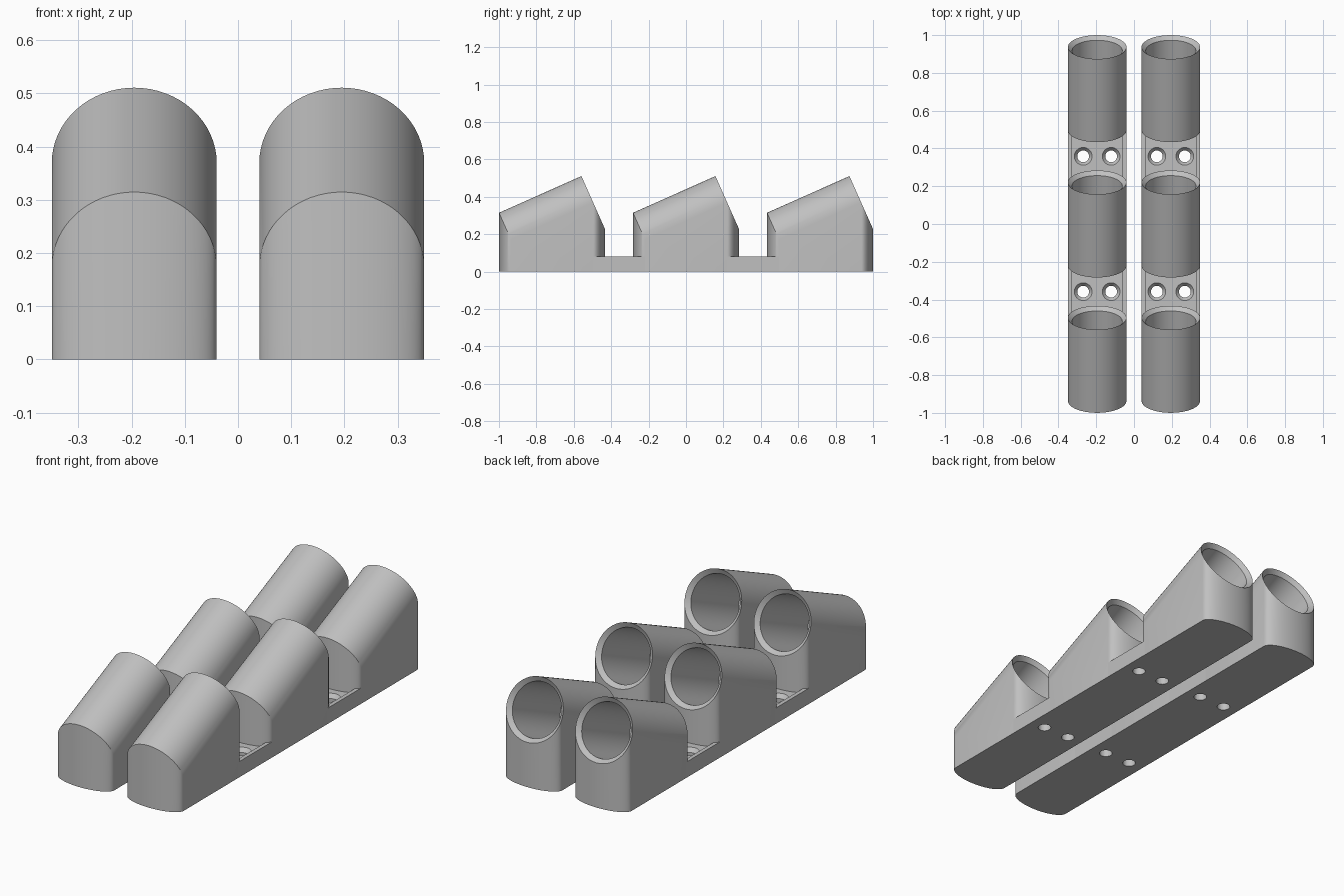
import bpy, bmesh, math

if "Cube" in bpy.data.objects:
    bpy.data.objects.remove(bpy.data.objects["Cube"])

TILT = math.radians(24)      # lean of each tube
R, BORE = 0.155, 0.133       # outer and inner radius
LENGTH, DEPTH = 0.482, 0.44  # tube length and bore depth
BEVEL = 0.02                 # depth of the sloped mouth rim
PITCH, ROW_X = 0.7165, 0.195
N = 32                       # segments per half circle
LOW_Y, LOW_Z = -0.22, 0.173  # centre of the tube's low end
SA, CA = math.sin(TILT), math.cos(TILT)

grey = bpy.data.materials.new("grey plastic")
grey.diffuse_color = (0.53, 0.53, 0.53, 1)
grey.use_nodes = True
grey.node_tree.nodes["Principled BSDF"].inputs["Base Color"].default_value = grey.diffuse_color


def add_object(name, bm, loc=(0, 0, 0), smooth=True):
    bmesh.ops.recalc_face_normals(bm, faces=bm.faces)
    mesh = bpy.data.meshes.new(name)
    bm.to_mesh(mesh)
    bm.free()
    mesh.materials.append(grey)
    ob = bpy.data.objects.new(name, mesh)
    ob.location = loc
    bpy.context.collection.objects.link(ob)
    if smooth:
        bpy.ops.object.select_all(action='DESELECT')
        ob.select_set(True)
        bpy.context.view_layer.objects.active = ob
        bpy.ops.object.shade_smooth_by_angle(angle=math.radians(25))
    return ob


def tilted_ring(bm, r, dist, count):
    """Points around the leaning axis, dist along it from the low end."""
    return [bm.verts.new((r * math.cos(t),
                          LOW_Y + dist * CA - r * math.sin(t) * SA,
                          LOW_Z + dist * SA + r * math.sin(t) * CA))
            for t in (math.pi * i / N for i in range(count))]


def strip(bm, a, b, closed=False):
    for i in range(len(a) if closed else len(a) - 1):
        j = (i + 1) % len(a)
        bm.faces.new((a[i], a[j], b[j], b[i]))


def tube_cup(name, x, y):
    bm = bmesh.new()
    low = tilted_ring(bm, R, 0, N + 1)
    mouth = tilted_ring(bm, R, LENGTH, 2 * N)
    rim = tilted_ring(bm, BORE, LENGTH - BEVEL, 2 * N)
    end = tilted_ring(bm, BORE, LENGTH - DEPTH, 2 * N)
    lower_lip = mouth[N:] + mouth[:1]
    drop = lambda vs: [bm.verts.new((v.co.x, v.co.y, 0)) for v in vs]
    front, back = drop(low), drop(lower_lip)
    strip(bm, low, mouth[:N + 1])      # rounded top
    strip(bm, low, front)              # front wall
    strip(bm, lower_lip, back)         # back wall
    bm.faces.new((low[0], mouth[0], back[-1], front[0]))
    bm.faces.new((low[-1], mouth[N], back[0], front[-1]))
    bm.faces.new(front + back)         # underside
    strip(bm, mouth, rim, True)        # sloped rim
    strip(bm, rim, end, True)          # bore
    bm.faces.new(end)
    return add_object(name, bm, (x, y, 0))


def box(bm, x, y, z0, z1):
    made = bmesh.ops.create_cube(bm, size=1)["verts"]
    for v in made:
        v.co = (v.co.x * 2 * x, v.co.y * 2 * y, z0 if v.co.z < 0 else z1)


def cutter(name, bm, loc):
    ob = add_object(name, bm, loc, smooth=False)
    ob.hide_render = True
    ob.hide_set(True)
    return ob


def cut(ob, tool):
    mod = ob.modifiers.new("cut", 'BOOLEAN')
    mod.operation, mod.solver, mod.object = 'DIFFERENCE', 'EXACT', tool


def link_plate(name, x, y):
    # plate joining two cups, with a shallow tray and two countersunk holes
    bm = bmesh.new()
    half = (PITCH - LENGTH * CA) / 2
    box(bm, R, half, 0, 0.08)
    plate = add_object(name, bm, (x, y, 0), smooth=False)
    bm = bmesh.new()
    box(bm, 0.135, half + 0.1, 0.06, 0.2)
    cut(plate, cutter("tray_cutter", bm, (x, y, 0)))
    for side in (-1, 1):
        bm = bmesh.new()
        rings = [[bm.verts.new((r * math.cos(t), r * math.sin(t), z))
                  for t in (math.tau * i / 32 for i in range(32))]
                 for r, z in ((0.031, -0.05), (0.031, 0.04), (0.047, 0.06), (0.047, 0.2))]
        for a, b in zip(rings, rings[1:]):
            strip(bm, a, b, True)
        bm.faces.new(rings[0])
        bm.faces.new(rings[-1])
        cut(plate, cutter("hole_cutter", bm, (x + side * 0.074, y, 0)))


# two mirrored rows of three cups
for side, label in ((-1, "left"), (1, "right")):
    for i in (-1, 0, 1):
        tube_cup(f"{label}_cup_{i + 2}", side * ROW_X, i * PITCH)
    for i in (-0.5, 0.5):
        link_plate(f"{label}_link_plate_{int(i + 1.5)}", side * ROW_X, i * PITCH)
